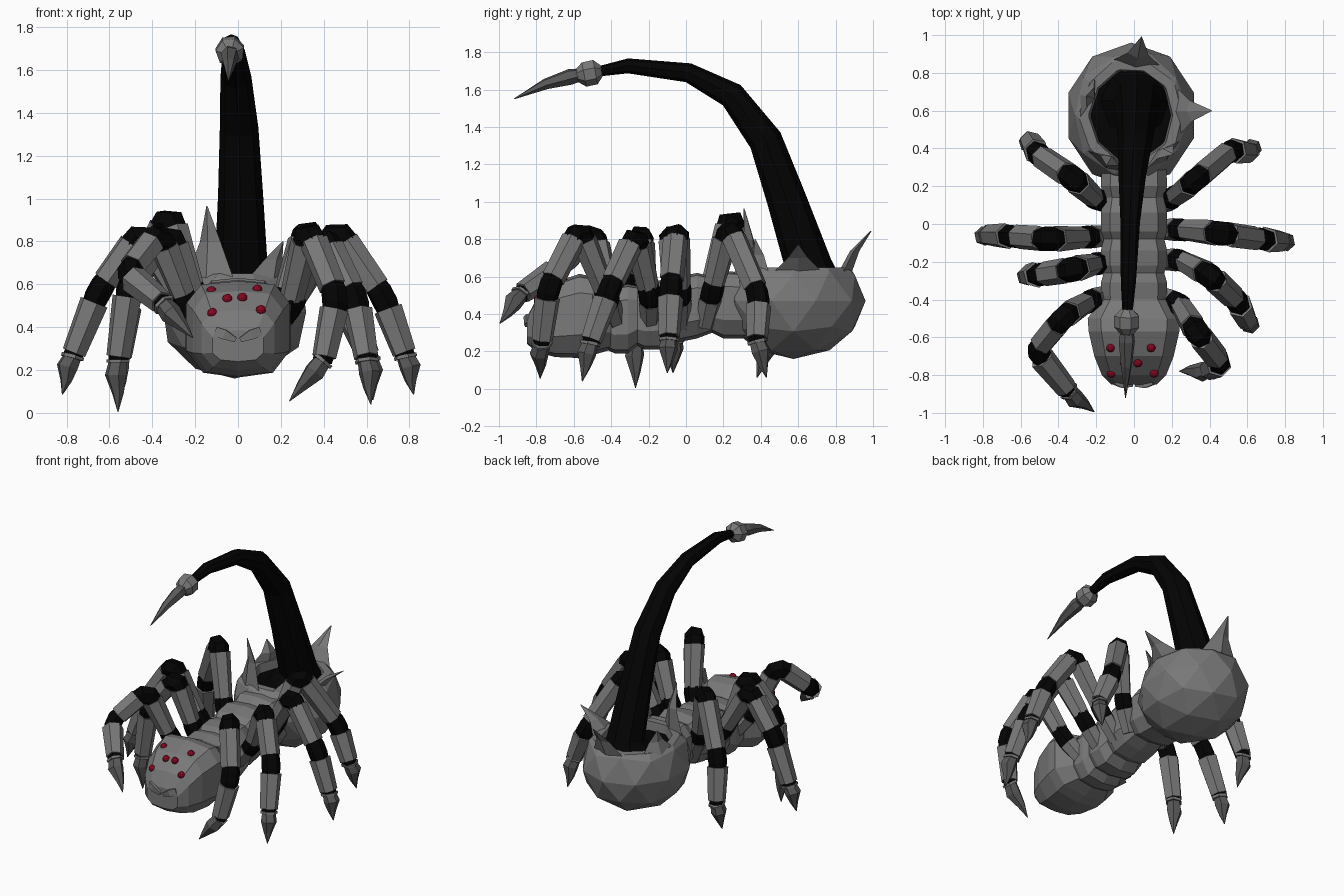
import bpy, bmesh, math
from mathutils import Vector, Matrix

if "Cube" in bpy.data.objects:
    bpy.data.objects.remove(bpy.data.objects["Cube"])


def material(name, rgb):
    m = bpy.data.materials.new(name)
    m.diffuse_color = (*rgb, 1)
    m.use_nodes = True
    m.node_tree.nodes["Principled BSDF"].inputs["Base Color"].default_value = m.diffuse_color
    return m


GREY, BLACK, DARK, RED = range(4)
MATS = [material("shell grey", (0.19, 0.19, 0.19)),
        material("joint black", (0.001, 0.001, 0.001)),
        material("claw dark grey", (0.10, 0.10, 0.10)),
        material("eye red", (0.25, 0.002, 0.015))]


def finish(name, bm):
    bmesh.ops.recalc_face_normals(bm, faces=bm.faces)
    me = bpy.data.meshes.new(name)
    bm.to_mesh(me)
    bm.free()
    for m in MATS:
        me.materials.append(m)
    ob = bpy.data.objects.new(name, me)
    bpy.context.collection.objects.link(ob)
    return ob


def skin(bm, rings, mat):
    """Bridge rings of points into a closed tube."""
    vr = [[bm.verts.new(p) for p in r] for r in rings]
    n = len(vr[0])
    faces = [bm.faces.new(vr[0]), bm.faces.new(vr[-1])]
    for a, b in zip(vr, vr[1:]):
        for i in range(n):
            j = (i + 1) % n
            faces.append(bm.faces.new((a[i], a[j], b[j], b[i])))
    for f in faces:
        f.material_index = mat


def tube(bm, pts, radii, mat, n=6):
    """Faceted tube through pts, with a radius at each point."""
    pts = [Vector(p) for p in pts]
    rings, side, old = [], None, None
    for i, p in enumerate(pts):
        t = (pts[min(i + 1, len(pts) - 1)] - pts[max(i - 1, 0)]).normalized()
        if side is None:
            side = t.orthogonal().normalized()
        else:
            side = old.rotation_difference(t) @ side
        old = t
        up = t.cross(side)
        rings.append([p + radii[i] * (math.cos(k * math.tau / n) * side
                                      + math.sin(k * math.tau / n) * up) for k in range(n)])
    skin(bm, rings, mat)


def section(y, w, lo, hi):
    """Ten-sided body cross-section with a low ridge above and below."""
    c, h = (lo + hi) / 2, (hi - lo) / 2
    q = [(1, .55), (.72, .93), (0, 1), (-.72, .93), (-1, .55),
         (-1, -.45), (-.68, -.9), (0, -1), (.68, -.9), (1, -.45)]
    return [Vector((w * a, y, c + h * b)) for a, b in q]


# thorax: ridged segments
bm = bmesh.new()
skin(bm, [section(*r) for r in [
    (.34, .17, .27, .62), (.20, .175, .27, .63), (.14, .16, .30, .60), (.06, .175, .27, .62),
    (-.04, .175, .25, .60), (-.08, .16, .26, .57), (-.14, .175, .21, .58), (-.22, .175, .21, .57),
    (-.26, .16, .23, .55), (-.31, .175, .19, .56), (-.38, .175, .19, .55), (-.45, .16, .22, .54)]], GREY)
finish("thorax", bm)

# head with two small jaws
bm = bmesh.new()
skin(bm, [section(*r) for r in [
    (-.40, .175, .21, .55), (-.50, .245, .18, .60), (-.57, .24, .165, .615),
    (-.70, .21, .17, .57), (-.80, .17, .20, .48), (-.85, .12, .24, .385)]], GREY)
finish("head", bm)
bm = bmesh.new()
for s in (-1, 1):
    tube(bm, [(s * .10, -.83, .38), (s * .06, -.845, .365), (s * .01, -.85, .34)],
         [.03, .032, .015], GREY, 4)
finish("jaws", bm)

# eyes
bm = bmesh.new()
for p in [(-.05, -.735, .532), (.02, -.735, .537), (-.12, -.79, .466), (.107, -.79, .48),
          (-.124, -.655, .568), (.09, -.655, .575)]:
    bmesh.ops.create_icosphere(bm, subdivisions=2, radius=.024, matrix=Matrix.Translation(p))
for f in bm.faces:
    f.material_index = RED
finish("eyes", bm)

# abdomen: faceted ball with the top cut off and hollowed
C = Vector((-.015, .575, .47))
bm = bmesh.new()
bmesh.ops.create_icosphere(bm, subdivisions=2, radius=1)
for v in bm.verts:
    v.co = C + Vector((v.co.x * .35, v.co.y * .385, v.co.z * .31))
cut = bmesh.ops.bisect_plane(bm, geom=bm.verts[:] + bm.edges[:] + bm.faces[:],
                             plane_co=(0, 0, .65), plane_no=(0, 0, 1), clear_outer=True)
rim = [e for e in cut["geom_cut"] if isinstance(e, bmesh.types.BMEdge)]
cap = bmesh.ops.contextual_create(bm, geom=rim)["faces"]
bmesh.ops.inset_region(bm, faces=cap, thickness=.05, depth=0)
bmesh.ops.inset_region(bm, faces=cap, thickness=.01, depth=-.06)
for f in cap:
    f.material_index = BLACK
finish("abdomen", bm)

# spikes round the abdomen rim: angle in degrees, tip
bm = bmesh.new()
for deg, tip in [(85, (.04, .99, .845)), (5, (.41, .60, .77)), (-50, (.21, .37, .80)),
                 (-118, (-.145, .31, .965)), (160, (-.25, .68, .79))]:
    a = math.radians(deg)
    out = Vector((math.cos(a), math.sin(a), 0))
    along = Vector((-out.y, out.x, 0))
    base = Vector((C.x, C.y, .63)) + Vector((out.x * .25, out.y * .28, 0))
    tip = Vector(tip)
    rings = []
    for k, w, d in [(0, .125, .035), (.5, .055, .025), (1, .003, .003)]:
        p = base.lerp(tip, k) - out * (.02 if k == .5 else 0)
        rings.append([p + along * w, p + out * d, p - along * w, p - out * d])
    skin(bm, rings, GREY)
finish("abdomen_spikes", bm)

# tail
bm = bmesh.new()
tube(bm, [(.01, .65, .58), (.015, .655, .66), (.012, .535, 1.02), (.005, .425, 1.33), (-.01, .245, 1.57),
          (-.02, .013, 1.69), (-.03, -.31, 1.727), (-.035, -.48, 1.695)],
     [.19, .125, .105, .09, .072, .052, .04, .026], BLACK, 8)
finish("tail", bm)

# stinger
bm = bmesh.new()
tube(bm, [(-.037, -.45, 1.70), (-.037, -.485, 1.695), (-.037, -.545, 1.682), (-.037, -.59, 1.675)],
     [.03, .068, .068, .03], GREY, 7)
tube(bm, [(-.037, -.56, 1.68), (-.038, -.62, 1.668), (-.04, -.75, 1.63), (-.045, -.92, 1.55)],
     [.035, .044, .03, .002], DARK, 6)
finish("stinger", bm)

# legs: hip, first joint, knee, ankle, foot, claw tip
LEGS = {
    "right_leg_1": [(.12, .10, .34), (.21, .14, .52), (.32, .23, .87), (.51, .39, .50), (.61, .38, .26), (.63, .43, .06)],
    "right_leg_2": [(.12, -.03, .34), (.25, -.03, .51), (.46, -.05, .86), (.68, -.08, .54), (.78, -.09, .27), (.82, -.10, .085)],
    "right_leg_3": [(.12, -.19, .34), (.25, -.19, .50), (.40, -.27, .83), (.55, -.41, .53), (.60, -.51, .25), (.62, -.555, .04)],
    "right_leg_4": [(.12, -.37, .34), (.24, -.42, .49), (.33, -.57, .86), (.46, -.735, .54), (.40, -.77, .25), (.24, -.78, .055)],
    "left_leg_1": [(-.12, .10, .34), (-.20, .13, .54), (-.32, .24, .93), (-.51, .37, .55), (-.55, .44, .27), (-.55, .38, .06)],
    "left_leg_2": [(-.12, -.06, .34), (-.25, -.07, .51), (-.45, -.08, .85), (-.65, -.065, .57), (-.77, -.06, .27), (-.82, -.07, .085)],
    "left_leg_3": [(-.12, -.20, .34), (-.20, -.21, .51), (-.32, -.24, .85), (-.51, -.27, .60), (-.56, -.27, .25), (-.56, -.27, .005)],
    "left_leg_4": [(-.12, -.37, .34), (-.24, -.41, .51), (-.37, -.49, .84), (-.52, -.67, .65), (-.35, -.88, .51), (-.21, -.995, .35)],
}


def toward(a, b, d):
    return a + (b - a).normalized() * d


def leg(name, pts):
    p = [Vector(q) for q in pts]
    bm = bmesh.new()
    gap = [0, .05, .075, .058, .012]
    size = [(.05, .062), (.058, .07), (.068, .065), (.07, .058)]
    for i in range(4):
        a, b = toward(p[i], p[i + 1], gap[i]), toward(p[i + 1], p[i], gap[i + 1])
        tube(bm, [a, b], size[i], GREY)
    # black joints bending between the shell segments
    for i in (1, 2, 3):
        a, b = toward(p[i], p[i - 1], gap[i] + .01), toward(p[i], p[i + 1], gap[i] + .01)
        m = p[i].lerp((a + b) / 2, .15)
        r = .066 if i == 2 else .061
        tube(bm, [a, m.lerp(a, .45), m.lerp(b, .45), b], [r - .005, r, r, r - .005], BLACK)
    # ankle ring and hooked claw
    tube(bm, [toward(p[4], p[3], .03), toward(p[4], p[5], .01)], [.048, .048], BLACK)
    tube(bm, [p[4], toward(p[4], p[5], .016)], [.056, .056], GREY)
    d = p[5] - p[4]
    bulge = p[4] + d * .3 + Vector((p[4].x, p[4].y, 0)).normalized() * .012
    tube(bm, [toward(p[4], p[5], .01), bulge, p[4] + d * .65, p[5]],
         [.044, .052, .028, .002], DARK)
    finish(name, bm)


for name, pts in LEGS.items():
    leg(name, pts)
